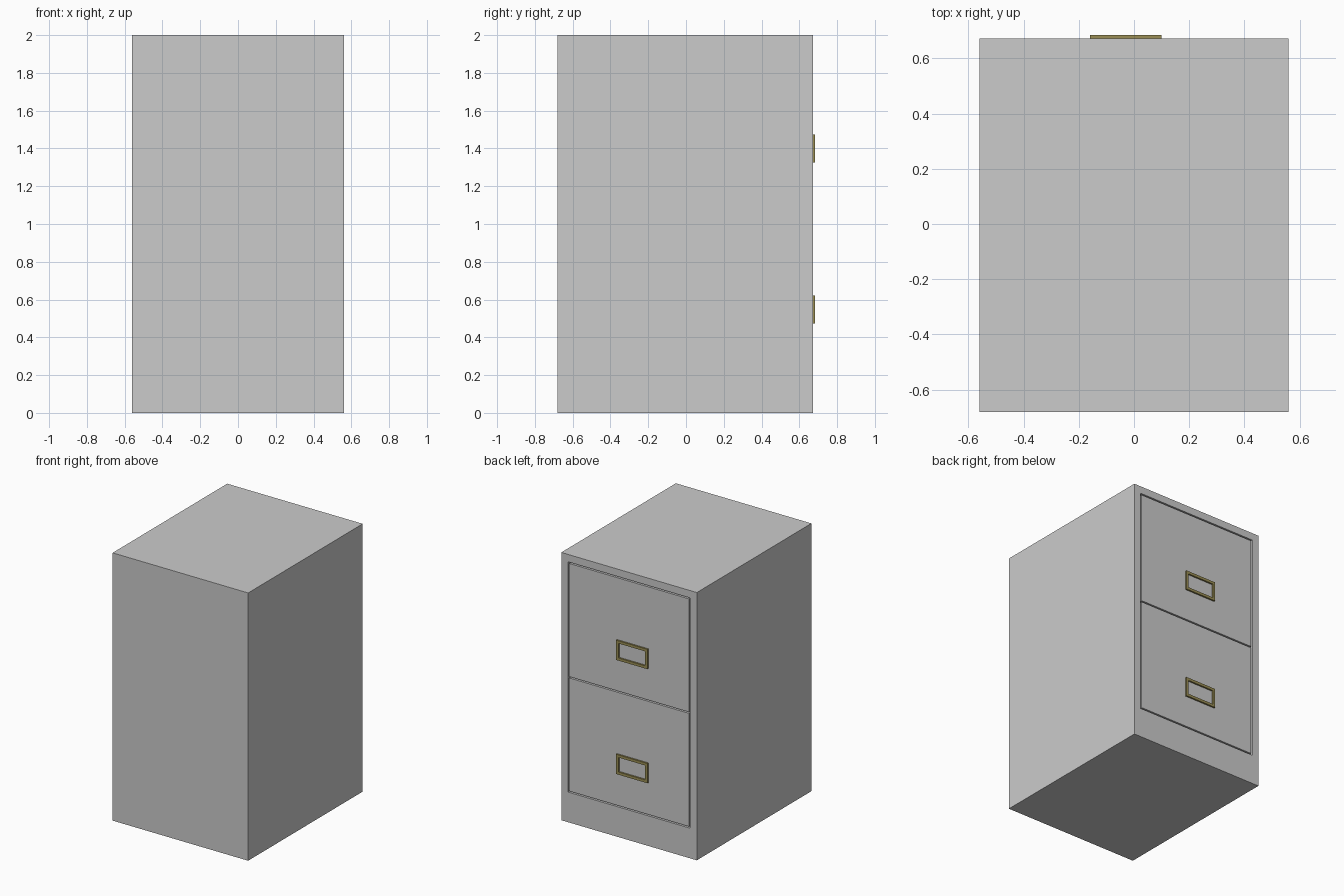
import bpy, bmesh

if "Cube" in bpy.data.objects:
    bpy.data.objects.remove(bpy.data.objects["Cube"])

FRONT = 0.672      # plane of the drawer face
GAP = 0.01         # groove around each drawer
OPENING_X = 0.505
OPENING_Z = (0.225, 1.945)


def box(name, x, y, z):
    """Axis-aligned box from (min, max) ranges."""
    bm = bmesh.new()
    bmesh.ops.create_cube(bm, size=1)
    for v in bm.verts:
        v.co = [r[0] if c < 0 else r[1] for c, r in zip(v.co, (x, y, z))]
    mesh = bpy.data.meshes.new(name)
    bm.to_mesh(mesh)
    bm.free()
    obj = bpy.data.objects.new(name, mesh)
    bpy.context.collection.objects.link(obj)
    return obj


def cut(obj, cutter):
    cutter.hide_render = True
    cutter.hide_viewport = True
    cutter.display_type = 'WIRE'
    mod = obj.modifiers.new("opening", 'BOOLEAN')
    mod.operation = 'DIFFERENCE'
    mod.solver = 'EXACT'
    mod.object = cutter


brass = bpy.data.materials.new("brass")
brass.diffuse_color = (0.32, 0.27, 0.09, 1)
brass.use_nodes = True
brass.node_tree.nodes["Principled BSDF"].inputs["Base Color"].default_value = brass.diffuse_color

# Cabinet body with a shallow opening for the drawer fronts
body = box("cabinet_body", (-0.56, 0.56), (-0.68, FRONT), (0, 2))
cut(body, box("opening_cutter", (-OPENING_X, OPENING_X),
              (FRONT - 0.04, FRONT + 0.1), OPENING_Z))

# Two flush drawer fronts, each with a rectangular pull frame
pitch = (OPENING_Z[1] - OPENING_Z[0] - GAP) / 2
for i, label in enumerate(("lower", "upper")):
    z0 = OPENING_Z[0] + GAP + i * pitch
    box(label + "_drawer_front", (-OPENING_X + GAP, OPENING_X - GAP),
        (FRONT - 0.04, FRONT), (z0, z0 + pitch - GAP))

    hz = 0.547 + i * 0.852
    pull = box(label + "_pull_frame", (-0.16, 0.10), (FRONT, 0.684),
               (hz - 0.074, hz + 0.074))
    pull.data.materials.append(brass)
    cut(pull, box(label + "_pull_cutter", (-0.14, 0.08), (FRONT - 0.01, 0.7),
                  (hz - 0.054, hz + 0.054)))
